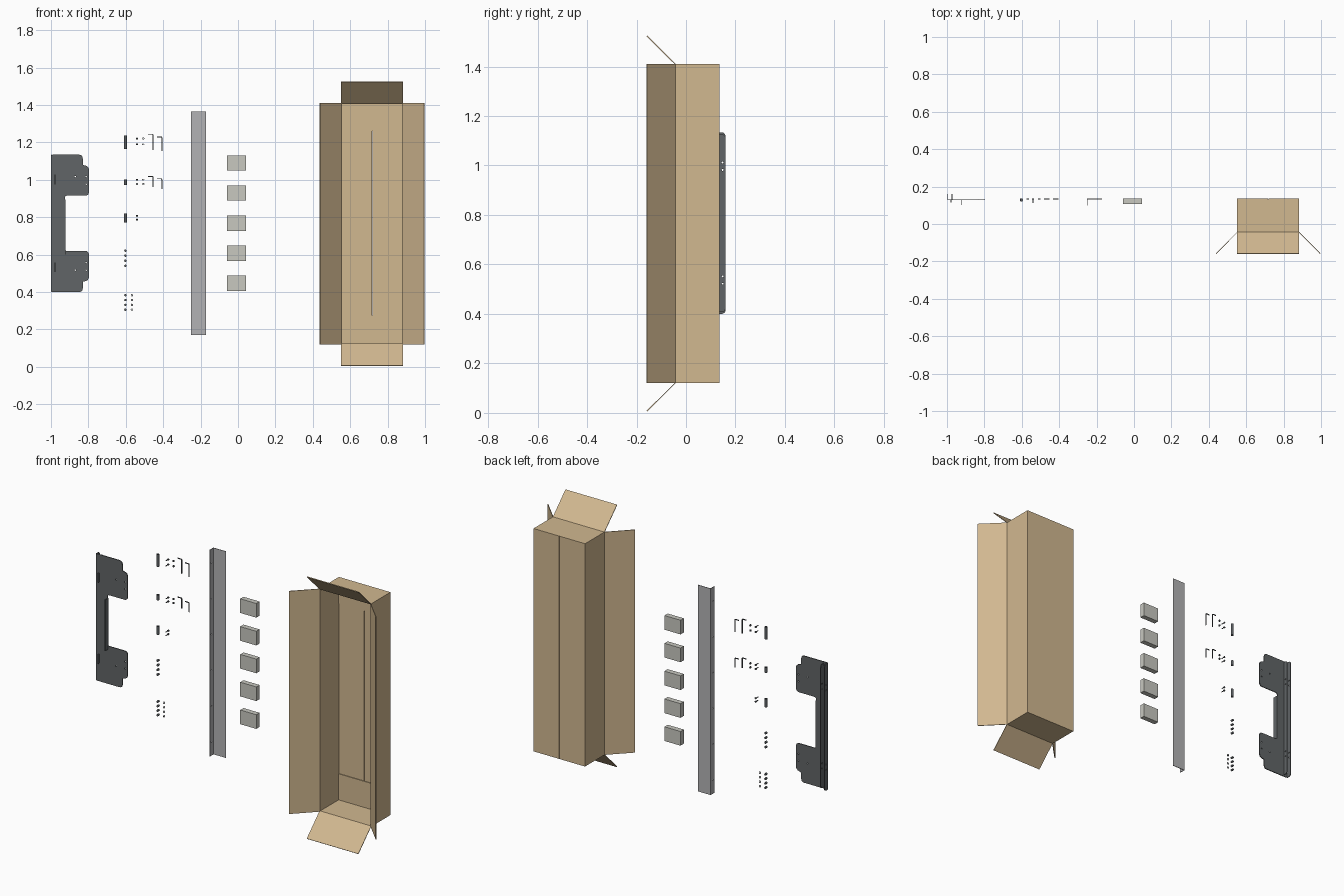
import bpy, bmesh, math
from mathutils import Vector

if "Cube" in bpy.data.objects:
    bpy.data.objects.remove(bpy.data.objects["Cube"])


def material(name, r, g, b):
    m = bpy.data.materials.new(name)
    m.diffuse_color = (r, g, b, 1)
    m.use_nodes = True
    m.node_tree.nodes["Principled BSDF"].inputs["Base Color"].default_value = m.diffuse_color
    return m


CARD = material("cardboard", 0.64, 0.48, 0.28)
STEEL = material("dark_steel", 0.12, 0.13, 0.135)
RAIL = material("light_metal", 0.45, 0.45, 0.46)
FOAM = material("foam", 0.58, 0.58, 0.53)
ZINC = material("hardware", 0.10, 0.11, 0.12)


def place(axis, u, v, w):
    return {'x': (w, u, v), 'y': (u, w, v), 'z': (u, v, w)}[axis]


def finish(name, bm, mat, smooth=False):
    bmesh.ops.recalc_face_normals(bm, faces=bm.faces)
    me = bpy.data.meshes.new(name)
    bm.to_mesh(me)
    bm.free()
    ob = bpy.data.objects.new(name, me)
    bpy.context.collection.objects.link(ob)
    me.materials.append(mat)
    if smooth:
        bpy.context.view_layer.objects.active = ob
        ob.select_set(True)
        bpy.ops.object.shade_smooth_by_angle(angle=math.radians(35))
        ob.select_set(False)
    return ob


def prism(name, outline, axis, a, b, mat, holes=(), smooth=False):
    """Extrude a 2D outline (with holes) along an axis from a to b."""
    bm = bmesh.new()
    caps = ([], [])
    for loop in [outline, *holes]:
        rings = []
        for cap, w in zip(caps, (a, b)):
            ring = [bm.verts.new(place(axis, u, v, w)) for u, v in loop]
            cap += [bm.edges.new((p, q)) for p, q in zip(ring, ring[1:] + ring[:1])]
            rings.append(ring)
        for i in range(len(loop)):
            j = (i + 1) % len(loop)
            bm.faces.new((rings[0][i], rings[0][j], rings[1][j], rings[1][i]))
        if not holes:
            for ring in rings:
                bm.faces.new(ring)
    if holes:
        for cap in caps:
            bmesh.ops.triangle_fill(bm, edges=cap, use_beauty=True)
    return finish(name, bm, mat, smooth)


def block(name, x0, x1, y0, y1, z0, z1, mat):
    return prism(name, [(x0, y0), (x1, y0), (x1, y1), (x0, y1)], 'z', z0, z1, mat)


def circle(u, v, r, n=12):
    return [(u + r * math.cos(2 * math.pi * i / n), v + r * math.sin(2 * math.pi * i / n))
            for i in range(n)]


def rounded(corners, n=4):
    """Outline from (u, v, radius) corners, each eased with a quadratic arc."""
    out = []
    for i, (u, v, r) in enumerate(corners):
        p = Vector((u, v))
        if not r:
            out.append((u, v))
            continue
        a = p + (Vector(corners[i - 1][:2]) - p).normalized() * r
        b = p + (Vector(corners[(i + 1) % len(corners)][:2]) - p).normalized() * r
        for k in range(n + 1):
            t = k / n
            out.append(tuple(a * (1 - t) ** 2 + p * 2 * t * (1 - t) + b * t * t))
    return out


# --- open carton: walls, closed back flaps, splayed front flaps ---
X0, X1, Z0, Z1, YF, YB, T, F = 0.552, 0.882, 0.12, 1.41, -0.042, 0.135, 0.004, 0.115
XC = (X0 + X1) / 2
block("carton_left_wall", X0, X0 + T, YF, YB - T, Z0, Z1, CARD)
block("carton_right_wall", X1 - T, X1, YF, YB - T, Z0, Z1, CARD)
for nm, z in (("bottom", Z0), ("top", Z1 - T)):
    block(f"carton_{nm}_wall", X0 + T, X1 - T, YF, YB - T, z, z + T, CARD)
block("carton_back_flap_left", X0, XC - 0.001, YB - T, YB, Z0, Z1, CARD)
block("carton_back_flap_right", XC + 0.001, X1, YB - T, YB, Z0, Z1, CARD)
for nm, z0, z1 in (("bottom", Z0 + T, 0.275), ("top", 1.26, Z1 - T)):
    block(f"carton_inner_flap_{nm}", X0 + T, X1 - T, YB - 2 * T - 0.001, YB - T - 0.001, z0, z1, CARD)
for nm, x, s in (("left", X0, -1), ("right", X1, 1)):
    prism(f"carton_front_flap_{nm}",
          [(x, YF), (x + s * F, YF - F), (x + s * (F - 0.003), YF - F - 0.003), (x - s * T, YF)],
          'z', Z0, Z1, CARD)
for nm, z, s in (("bottom", Z0, -1), ("top", Z1, 1)):
    prism(f"carton_front_flap_{nm}",
          [(YF, z), (YF - F, z + s * F), (YF - F - 0.003, z + s * (F - 0.003)), (YF, z - s * T)],
          'x', X0, X1, CARD)

# --- mounting bracket: C-shaped plate, mirrored about its mid height ---
ZM = 0.767
half = [(-0.925, 0.148, 0.012), (-0.797, 0.148, 0.02), (-0.797, 0.305, 0.02),
        (-0.83, 0.312, 0.006), (-0.83, 0.367, 0.02), (-0.998, 0.367, 0.008)]
corners = [(u, ZM + v, r) for u, v, r in half]
corners += [(u, ZM - v, r) for u, v, r in reversed(half)]
holes = [circle(x, ZM + s * v, 0.004, 8) for s in (-1, 1)
         for x, v in ((-0.812, 0.21), (-0.812, 0.25), (-0.87, 0.25))]
prism("bracket_plate", rounded(corners), 'y', 0.127, 0.132, STEEL, holes)

# bracket channel flanges along the outer edge
for nm, x, y1, d in (("outer", -1.0, 0.16, 0.0), ("inner", -0.975, 0.16, 0.008)):
    lo, hi = ZM - 0.367 + d, ZM + 0.367 - d
    prism(f"bracket_{nm}_flange",
          rounded([(0.13, lo, 0), (y1, lo, 0.018), (y1, hi, 0.018), (0.13, hi, 0)]),
          'x', x, x + 0.004, STEEL,
          [circle(0.148, ZM + s * v, 0.004, 8) for s in (-1, 1) for v in (0.215, 0.245)])

# bracket stiffening lip and locating tabs
block("bracket_front_lip", -0.926, -0.921, 0.102, 0.132, 0.60, 0.895, STEEL)
for i, s in enumerate((-1, 1)):
    zc = ZM + s * 0.235
    block(f"bracket_tab_{i + 1}", -0.981, -0.976, 0.114, 0.13, zc - 0.026, zc + 0.026, STEEL)

# --- angle rail: back plate and drilled side flange ---
block("rail_plate", -0.252, -0.17, 0.132, 0.135, 0.17, 1.365, RAIL)
prism("rail_flange", [(0.098, 0.17), (0.132, 0.17), (0.132, 1.365), (0.098, 1.365)], 'x',
      -0.252, -0.249, RAIL, [circle(0.113, 0.25 + 0.207 * i, 0.003, 8) for i in range(6)])

# --- foam spacer blocks ---
for i in range(5):
    z = 0.446 + 0.161 * i
    block(f"foam_block_{i + 1}", -0.06, 0.043, 0.106, 0.136, z - 0.041, z + 0.041, FOAM)

# --- barrels: upright sleeves ---
for i, (z0, z1) in enumerate(((1.165, 1.236), (0.972, 1.002), (0.772, 0.82))):
    prism(f"sleeve_{i + 1}", circle(-0.602, 0.128, 0.008), 'z', z0, z1, ZINC,
          [circle(-0.602, 0.128, 0.005)], True)


def screw(name, x, z):
    prism(name + "_shank", circle(x, z, 0.0025, 8), 'y', 0.112, 0.132, ZINC, smooth=True)
    prism(name + "_head", circle(x, z, 0.0055), 'y', 0.131, 0.136, ZINC, smooth=True)


# --- screws and nuts beside the sleeves ---
n = 0
for z in (1.22, 1.19, 1.0, 0.977, 0.807, 0.787):
    n += 1
    screw(f"screw_{n}", -0.54, z)
    if z > 0.9:
        prism(f"nut_{n}", circle(-0.506, z, 0.006, 6), 'y', 0.13, 0.136, ZINC,
              [circle(-0.506, z, 0.003, 6)])

# loose hardware columns
for i in range(4):
    prism(f"bolt_head_{i + 1}", circle(-0.602, 0.54 + 0.027 * i, 0.0065), 'y', 0.122, 0.135, ZINC,
          smooth=True)
    z = 0.305 + 0.026 * i
    prism(f"bolt_{i + 1}", circle(-0.602, z, 0.0065), 'y', 0.122, 0.135, ZINC, smooth=True)
    prism(f"washer_{i + 1}", circle(-0.567, z, 0.0065), 'y', 0.132, 0.135, ZINC,
          [circle(-0.567, z, 0.0035)])

# --- hex keys: L-shaped bars ---
for i, (x, top, low) in enumerate(((-0.454, 1.243, 1.16), (-0.407, 1.229, 1.155),
                                   (-0.454, 1.018, 0.96), (-0.407, 1.005, 0.95))):
    w = 0.0022
    prism(f"hex_key_{i + 1}",
          rounded([(x - 0.026, top + w, 0), (x + w, top + w, 0.007), (x + w, low, 0),
                   (x - w, low, 0), (x - w, top - w, 0.003), (x - 0.026, top - w, 0)]),
          'y', 0.132, 0.136, ZINC)
